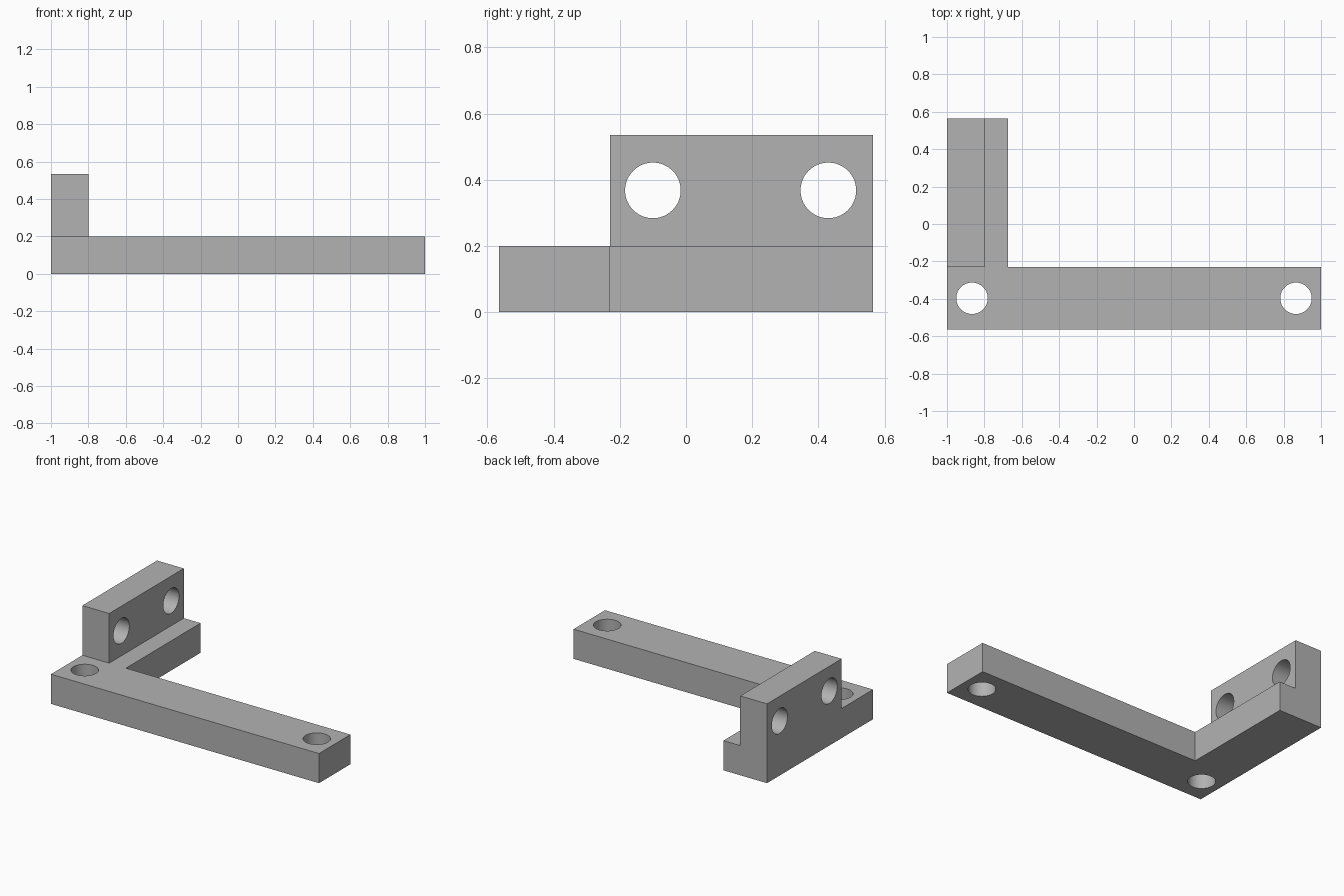
import bpy
import bmesh
from math import pi
from mathutils import Matrix

default = bpy.data.objects.get("Cube")
if default:
    bpy.data.objects.remove(default, do_unlink=True)

grey = bpy.data.materials.new("plain grey")
grey.use_nodes = True
grey.diffuse_color = (0.45, 0.45, 0.45, 1)
grey.node_tree.nodes["Principled BSDF"].inputs["Base Color"].default_value = grey.diffuse_color

THICK, HEIGHT = 0.2, 0.535
FRONT, INNER, BACK = -0.565, -0.23, 0.565
HOLE_RADIUS = 0.084


def new_object(name, bm):
    bmesh.ops.recalc_face_normals(bm, faces=bm.faces)
    mesh = bpy.data.meshes.new(name)
    bm.to_mesh(mesh)
    bm.free()
    mesh.materials.append(grey)
    obj = bpy.data.objects.new(name, mesh)
    bpy.context.collection.objects.link(obj)
    return obj


def prism(name, outline, bottom, top):
    bm = bmesh.new()
    face = bm.faces.new([bm.verts.new((x, y, bottom)) for x, y in outline])
    side = bmesh.ops.extrude_face_region(bm, geom=[face])["geom"]
    verts = [v for v in side if isinstance(v, bmesh.types.BMVert)]
    bmesh.ops.translate(bm, verts=verts, vec=(0, 0, top - bottom))
    return new_object(name, bm)


def drill(name, centre, axis):
    bm = bmesh.new()
    turn = Matrix.Rotation(pi / 2, 4, "Y") if axis == "X" else Matrix()
    bmesh.ops.create_cone(bm, cap_ends=True, segments=64, radius1=HOLE_RADIUS,
                          radius2=HOLE_RADIUS, depth=0.6,
                          matrix=Matrix.Translation(centre) @ turn)
    return new_object(name, bm)


def combine(target, other, operation):
    mod = target.modifiers.new(other.name, "BOOLEAN")
    mod.object, mod.operation, mod.solver = other, operation, "EXACT"
    bpy.context.view_layer.objects.active = target
    bpy.ops.object.modifier_apply(modifier=mod.name)
    bpy.data.objects.remove(other, do_unlink=True)


# L-shaped base: long front arm and short side arm
bracket = prism("mounting_bracket", [(-1, FRONT), (1, FRONT), (1, INNER),
                (-0.675, INNER), (-0.675, BACK), (-1, BACK)], 0, THICK)

# Upright plate along the outer edge of the side arm
plate = prism("upright_plate", [(-1, INNER), (-0.8, INNER), (-0.8, BACK), (-1, BACK)],
              THICK / 2, HEIGHT)
combine(bracket, plate, "UNION")

# Vertical screw holes at both ends of the front arm
for x in (-0.866, 0.866):
    combine(bracket, drill("base_hole", (x, -0.397, 0.1), "Z"), "DIFFERENCE")

# Horizontal screw holes through the upright plate
for y in (-0.1, 0.43):
    combine(bracket, drill("plate_hole", (-0.9, y, 0.368), "X"), "DIFFERENCE")

# Smooth hole walls with crisp edges
bpy.ops.object.select_all(action="DESELECT")
bracket.select_set(True)
bpy.context.view_layer.objects.active = bracket
bpy.ops.object.shade_smooth_by_angle(angle=pi / 6)
